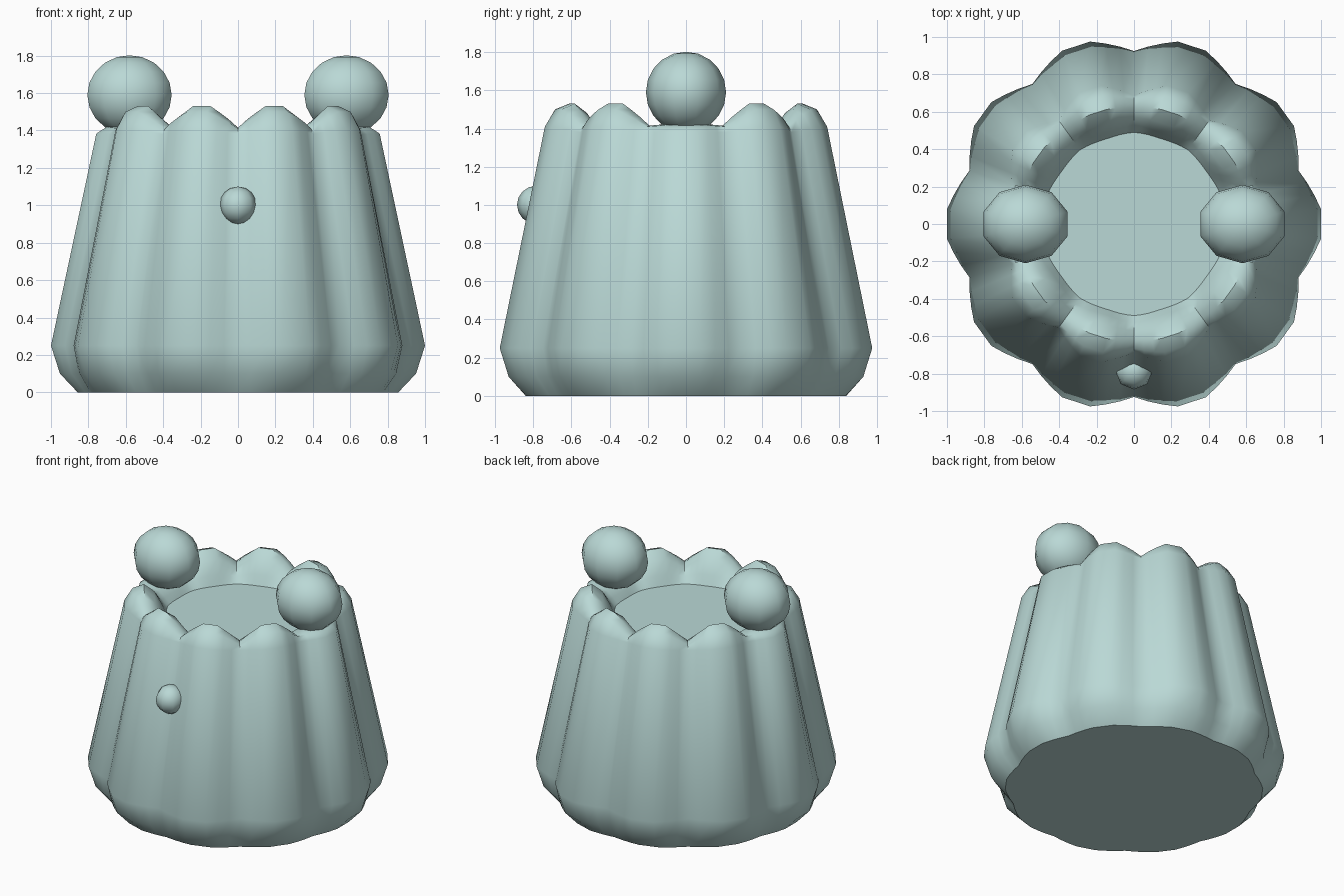
import bpy, bmesh, math

if "Cube" in bpy.data.objects:
    bpy.data.objects.remove(bpy.data.objects["Cube"], do_unlink=True)

# Single pale teal material
COLOUR = (0.49, 0.69, 0.67, 1.0)
teal = bpy.data.materials.new("pale teal")
teal.use_nodes = True
teal.diffuse_color = COLOUR
teal.node_tree.nodes["Principled BSDF"].inputs["Base Color"].default_value = COLOUR


def finish(obj, angle):
    obj.data.materials.clear()
    obj.data.materials.append(teal)
    bpy.ops.object.select_all(action="DESELECT")
    obj.select_set(True)
    bpy.context.view_layer.objects.active = obj
    bpy.ops.object.shade_smooth_by_angle(angle=math.radians(angle))


# Fluted body: groove radius, ridge radius, groove height, ridge height
PROFILE = [
    (0.83, 0.86, 0.0, 0.0),
    (0.895, 0.955, 0.1, 0.1),
    (0.925, 1.003, 0.25, 0.25),
    (0.685, 0.76, 1.38, 1.41),
    (0.665, 0.705, 1.41, 1.50),
    (0.62, 0.63, 1.415, 1.53),
    (0.57, 0.56, 1.40, 1.48),
    (0.53, 0.51, 1.36, 1.39),
    (0.49, 0.48, 1.32, 1.32),
]
LOBES = 10
STEPS = (-1, -0.75, -0.5, -0.25, 0.25, 0.5, 0.75)

bm = bmesh.new()
rings = []
for r_groove, r_ridge, z_groove, z_ridge in PROFILE:
    ring = []
    for lobe in range(LOBES):
        for t in STEPS:
            a = math.tau / LOBES * (lobe + t / 2)
            swell = min(1, (1 - abs(t)) / 0.75)
            rise = math.cos(t * math.pi / 2)
            if t in (-0.25, 0.25):
                rise = 1
            # The side lobes stay flat on top to seat the knobs
            if lobe % 5 == 0 and z_groove > 1:
                rise *= 0.1
            r = r_groove + (r_ridge - r_groove) * swell
            z = z_groove + (z_ridge - z_groove) * rise
            ring.append(bm.verts.new((r * math.cos(a), r * math.sin(a), z)))
    rings.append(ring)

count = len(rings[0])
for low, high in zip(rings, rings[1:]):
    for i in range(count):
        j = (i + 1) % count
        bm.faces.new((low[i], low[j], high[j], high[i]))
bm.faces.new(rings[0][::-1])
bm.faces.new(rings[-1])
bmesh.ops.recalc_face_normals(bm, faces=bm.faces)
mesh = bpy.data.meshes.new("fluted_body")
bm.to_mesh(mesh)
bm.free()
body = bpy.data.objects.new("fluted_body", mesh)
bpy.context.collection.objects.link(body)
finish(body, 42)


def ball(name, location, radii, segments, ring_count):
    bpy.ops.mesh.primitive_uv_sphere_add(
        segments=segments, ring_count=ring_count, radius=1, location=location)
    obj = bpy.context.object
    obj.name = name
    obj.scale = radii
    finish(obj, 60)


# Knobs on the rim
for side, name in ((1, "left_knob"), (-1, "right_knob")):
    ball(name, (side * 0.58, 0, 1.59), (0.237, 0.21, 0.212), 10, 10)

# Small round button on the front
ball("front_button", (0, -0.785, 1.0), (0.1, 0.1, 0.1), 8, 8)
